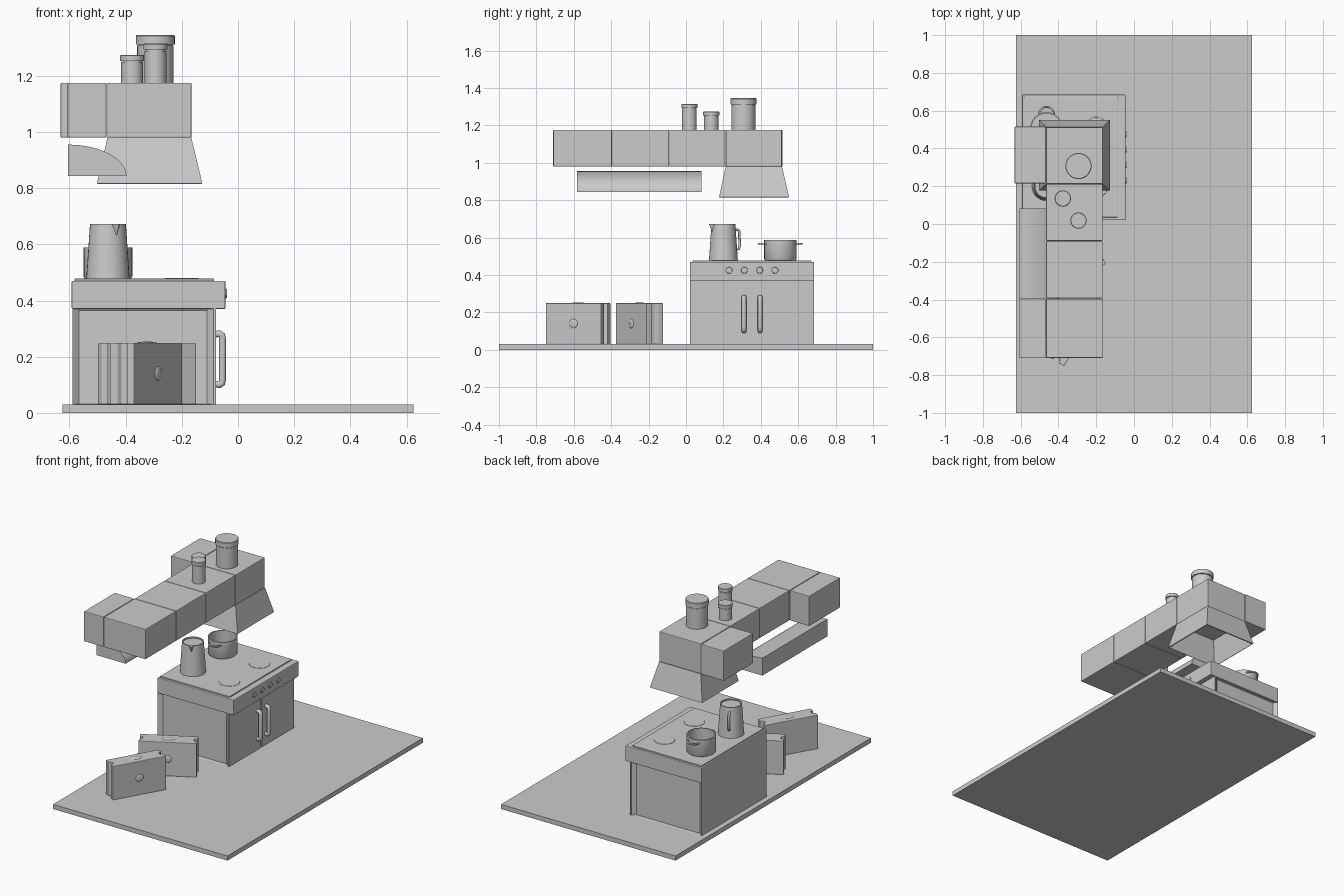
import bpy, bmesh, math
from mathutils import Matrix, Vector

if "Cube" in bpy.data.objects:
    bpy.data.objects.remove(bpy.data.objects["Cube"])


def finish(name, bm, smooth=False, bevel=0):
    bmesh.ops.recalc_face_normals(bm, faces=bm.faces)
    me = bpy.data.meshes.new(name)
    bm.to_mesh(me)
    bm.free()
    ob = bpy.data.objects.new(name, me)
    bpy.context.collection.objects.link(ob)
    if bevel:
        m = ob.modifiers.new("bevel", 'BEVEL')
        m.width, m.segments = bevel, 2
    if smooth:
        bpy.ops.object.select_all(action='DESELECT')
        ob.select_set(True)
        bpy.context.view_layer.objects.active = ob
        bpy.ops.object.shade_smooth_by_angle(angle=math.radians(35))
    return ob


def box(name, x, y, z, bevel=0):
    bm = bmesh.new()
    bmesh.ops.create_cube(bm, size=1)
    for v in bm.verts:
        v.co = [a + (b - a) * (c + 0.5) for (a, b), c in zip((x, y, z), v.co)]
    return finish(name, bm, bevel=bevel)


def lathe(name, profile, loc, steps=32):
    bm = bmesh.new()
    vs = [bm.verts.new((r, 0, z)) for r, z in profile]
    es = [bm.edges.new(p) for p in zip(vs, vs[1:])]
    bmesh.ops.spin(bm, geom=vs + es, cent=(0, 0, 0), axis=(0, 0, 1), angle=2 * math.pi, steps=steps)
    bmesh.ops.remove_doubles(bm, verts=bm.verts, dist=1e-5)
    bmesh.ops.translate(bm, verts=bm.verts, vec=loc)
    return finish(name, bm, True)


def prism(name, outline, depth, matrix, bevel=0, smooth=False):
    bm = bmesh.new()
    f = bm.faces.new([bm.verts.new((a, b, 0)) for a, b in outline])
    g = bmesh.ops.extrude_face_region(bm, geom=[f])
    bmesh.ops.translate(bm, verts=[v for v in g['geom'] if isinstance(v, bmesh.types.BMVert)], vec=(0, 0, depth))
    bmesh.ops.transform(bm, matrix=matrix, verts=bm.verts)
    return finish(name, bm, smooth, bevel)


def tube(name, pts, r):
    cu = bpy.data.curves.new(name, 'CURVE')
    cu.dimensions = '3D'
    cu.bevel_depth, cu.bevel_resolution, cu.use_fill_caps = r, 3, True
    sp = cu.splines.new('POLY')
    sp.points.add(len(pts) - 1)
    for p, c in zip(sp.points, pts):
        p.co = (*c, 1)
    ob = bpy.data.objects.new(name, cu)
    bpy.context.collection.objects.link(ob)
    return ob


# Floor
box("floor", (-0.625, 0.625), (-1, 1), (0, 0.03))

# Stove cabinet with sunken side panels
bm = bmesh.new()
bmesh.ops.create_cube(bm, size=1)
for v in bm.verts:
    v.co = (-0.338 + v.co.x * 0.504, 0.353 + v.co.y * 0.664, 0.21 + v.co.z * 0.36)
sides = [f for f in bm.faces if abs(f.normal.y) > 0.9]
for f in sides:
    sign = 1 if f.normal.y > 0 else -1
    bmesh.ops.inset_individual(bm, faces=[f], thickness=0.035)
    for v in f.verts:
        v.co.y -= sign * 0.02
        if v.co.z < 0.1:
            v.co.z = 0.032
finish("stove_cabinet", bm)

# Doors with a slit between them, and bar handles
for side in (-1, 1):
    yc = 0.353
    box("door", (-0.087, -0.078), sorted((yc + side * 0.004, yc + side * 0.332)), (0.03, 0.375))
    y = yc + side * 0.043
    path = [(-0.08, .102), (-0.065, .1), (-0.057, .106), (-0.055, .118),
            (-0.055, .264), (-0.057, .276), (-0.065, .282), (-0.08, .28)]
    tube("door_handle", [(x, y, z) for x, z in path], 0.0125)

# Worktop, hob, burners, control knobs
box("worktop", (-0.592, -0.045), (0.021, 0.685), (0.37, 0.47), bevel=0.004)
box("hob", (-0.582, -0.085), (0.035, 0.672), (0.468, 0.478), bevel=0.003)
for x in (-0.463, -0.2):
    for y in (0.2, 0.505):
        lathe("burner", [(0, .4795), (.06, .4795), (.062, .477)], (x, y, 0))
for i in range(4):
    bm = bmesh.new()
    bmesh.ops.create_cone(bm, cap_ends=True, segments=24, radius1=0.018, radius2=0.016, depth=0.006,
                          matrix=Matrix.Translation((-0.043, 0.23 + i * 0.082, 0.425)) @ Matrix.Rotation(math.pi / 2, 4, 'Y'))
    finish("knob", bm, True)

# Jug with spout and handle
J = Vector((-0.463, 0.2, 0))
lathe("jug", [(0, .478), (.077, .478), (.064, .672), (.058, .672), (.058, .664), (0, .664)], J)
spout, up = Vector((0.46, -0.89, 0)), Vector((0, 0, 1))
across = Vector((0.89, 0.46, 0))
bm = bmesh.new()
pts = [J + spout * 0.055 + across * s + up * .672 for s in (-.02, .02)]
pts += [J + spout * 0.088 + up * .672, J + spout * 0.062 + up * .622]
bmesh.ops.convex_hull(bm, input=[bm.verts.new(p) for p in pts])
finish("jug_spout", bm)
tube("jug_handle", [J - spout * r + up * z for r, z in
     ((.062, .64), (.085, .643), (.095, .632), (.098, .56), (.094, .54), (.07, .535))], 0.007)

# Open pot with two loop handles
P = Vector((-0.463, 0.505, 0))
lathe("pot", [(0, .478), (.082, .478), (.087, .486), (.087, .588), (.08, .588), (.08, .49), (0, .488)], P)
for side in (-1, 1):
    tube("pot_handle", [P + Vector((.04 * math.cos(t), side * (.072 + .043 * math.sin(t)), .567))
         for t in [math.pi * k / 12 for k in range(13)]], 0.005)

# Wall cabinets: a row of four plus two behind the ends
Z = (0.98, 1.175)
ys = [-0.71, -0.395, -0.09, 0.212, 0.513]
for a, b in zip(ys, ys[1:]):
    box("wall_cabinet", (-0.465, -0.166), (a + .001, b - .001), Z, bevel=0.004)
box("rear_cabinet", (-0.632, -0.468), (0.215, 0.516), Z, bevel=0.004)
box("rear_cabinet", (-0.607, -0.468), (-0.71, -0.395), Z, bevel=0.004)

# Flared extractor hood, open underneath
bm = bmesh.new()
rings = []
for x0, x1, y0, y1, z in ((-.502, -.127, .177, .551, .817), (-.465, -.166, .212, .513, .98)):
    rings.append([bm.verts.new(c) for c in ((x0, y0, z), (x1, y0, z), (x1, y1, z), (x0, y1, z))])
for i in range(4):
    j = (i + 1) % 4
    bm.faces.new((rings[0][i], rings[0][j], rings[1][j], rings[1][i]))
bm.faces.new(rings[1])
hood = finish("extractor_hood", bm)
m = hood.modifiers.new("wall", 'SOLIDIFY')
m.thickness, m.offset = 0.008, -1

# Quarter-round shelf below the cabinets (profile in x,z run along y)
arc = [(-.605 + .208 * math.sin(t), .843 + .112 * math.cos(t)) for t in [math.pi / 2 * k / 16 for k in range(17)]]
to_y = Matrix(((1, 0, 0, 0), (0, 0, 1, -0.583), (0, 1, 0, 0), (0, 0, 0, 1)))
prism("rounded_shelf", [(-.605, .843)] + arc, 0.666, to_y, smooth=True)

# Canisters with overhanging lids
for x, y, r, h in ((-.294, .307, .065, .17), (-.377, .135, .039, .1), (-.294, .018, .039, .14)):
    lid = 0.033 if r > .05 else 0.022
    b, t = 1.175, 1.175 + h
    lathe("canister", [(0, b), (r, b), (r, t - lid - .004), (r - .004, t - lid - .004), (r - .004, t - lid),
                       (r + .004, t - lid), (r + .004, t - .003), (r + .001, t), (0, t)], (x, y, 0))

# Two slim cases with folded ends, a side button and a top button
L, T = 0.172, 0.05
quarter = [(L, -T), (L, -.02), (L - .02, -.012)]
right = quarter + [(x, -y) for x, y in reversed(quarter)]
outline = right + [(-x, -y) for x, y in right]
for cx, cy, ang in ((-.327, -.577, 60), (-.324, -.249, 28.5)):
    M = Matrix.Translation((cx, cy, 0.03)) @ Matrix.Rotation(math.radians(ang), 4, 'Z')
    prism("case", outline, 0.219, M, bevel=0.003)
    for n, loc, size in (("case_side_button", (0, -T, .11), (.025, .006, .025)),
                         ("case_top_button", (0, 0, .218), (.04, .02, .006))):
        bm = bmesh.new()
        bmesh.ops.create_uvsphere(bm, u_segments=20, v_segments=10, radius=1,
                                  matrix=M @ Matrix.Translation(loc) @ Matrix.Diagonal((*size, 1)))
        finish(n, bm, True)
